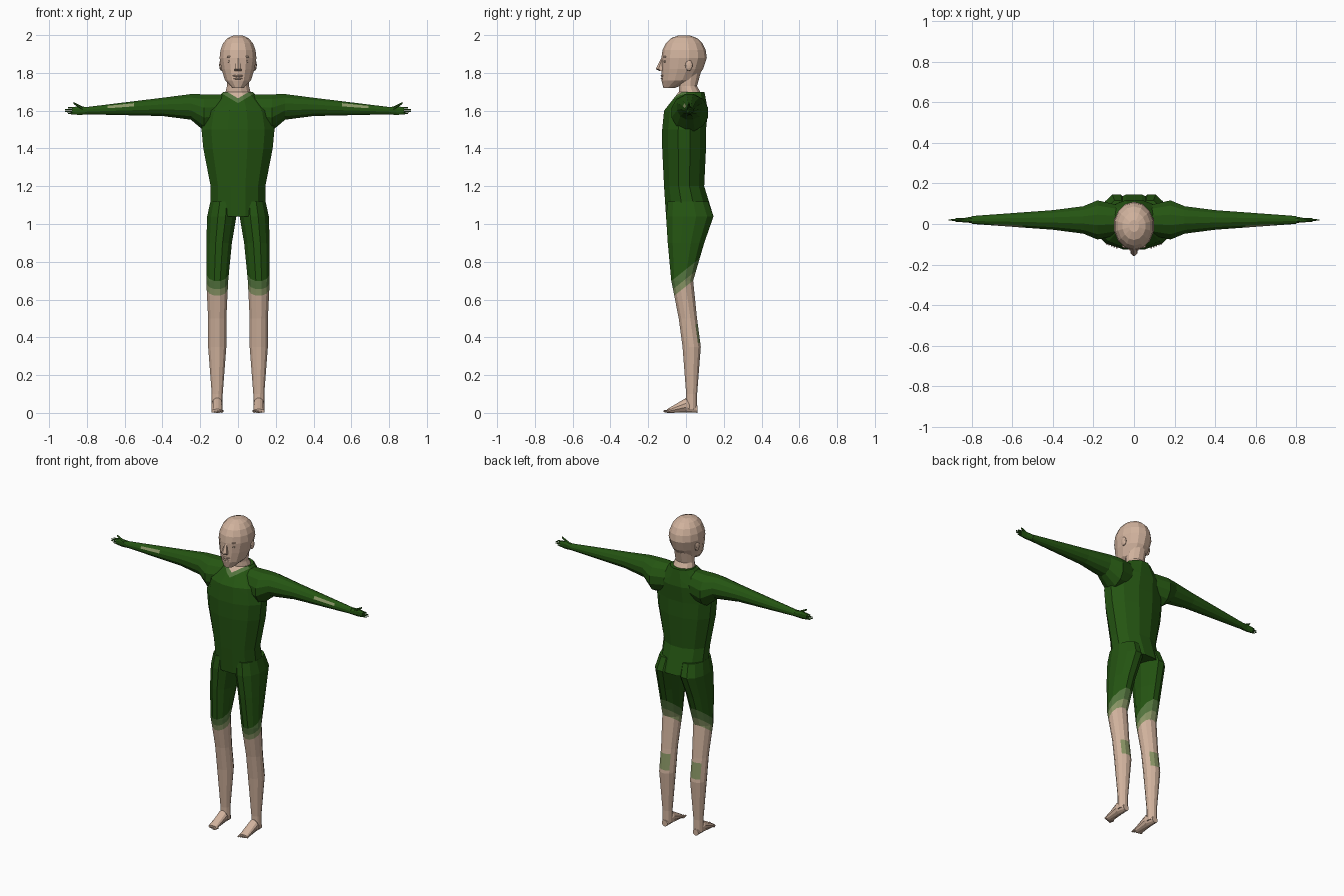
import bpy, bmesh, math
from mathutils import Matrix, Vector

cube = bpy.data.objects.get("Cube")
if cube:
    bpy.data.objects.remove(cube, do_unlink=True)


def material(name, *colour):
    mat = bpy.data.materials.new(name)
    mat.use_nodes = True
    mat.diffuse_color = (*colour, 1)
    shader = next(node for node in mat.node_tree.nodes if node.type == 'BSDF_PRINCIPLED')
    shader.inputs["Base Color"].default_value = mat.diffuse_color
    return mat


MATERIALS = [material("skin", .64, .45, .34), material("suit green", .018, .09, .006),
             material("faded green", .09, .18, .05), material("pale olive", .25, .3, .13)]
SKIN, GREEN, FADED, PALE = range(len(MATERIALS))


def all_skin(centre, normal):
    return SKIN


def all_green(centre, normal):
    return GREEN


def finish(name, bm, paint, mirrored):
    """Colour the faces by rule, mirror if asked, and make the object."""
    bmesh.ops.recalc_face_normals(bm, faces=bm.faces)
    for face in bm.faces:
        face.material_index = paint(face.calc_center_median(), face.normal)
    if mirrored:
        bm.transform(Matrix.Scale(-1, 4, Vector((1, 0, 0))))
        bmesh.ops.reverse_faces(bm, faces=bm.faces)
    mesh = bpy.data.meshes.new(name)
    bm.to_mesh(mesh)
    bm.free()
    for mat in MATERIALS:
        mesh.materials.append(mat)
    bpy.context.collection.objects.link(bpy.data.objects.new(name, mesh))


def loft(name, axis, middle, rings, paint, mirrored=False, sides=12, cuts=(), bend=None):
    """Skin rings of (position, height or depth of centre, two radii) along an axis."""
    bm = bmesh.new()
    loops = []
    for position, centre, radius_a, radius_b in rings:
        loop = []
        for step in range(sides):
            angle = math.tau * (step + .5) / sides
            a = middle + radius_a * math.cos(angle)
            b = centre + radius_b * math.sin(angle)
            point = {'x': (position, a, b), 'y': (a, position, b), 'z': (a, b, position)}[axis]
            loop.append(bm.verts.new(bend(*point) if bend else point))
        loops.append(loop)
    for lower, upper in zip(loops, loops[1:]):
        for step in range(sides):
            bm.faces.new((lower[step - 1], lower[step], upper[step], upper[step - 1]))
    bm.faces.new(loops[0])
    bm.faces.new(loops[-1])
    # clean borders between colours
    for point, direction in cuts:
        geometry = bm.verts[:] + bm.edges[:] + bm.faces[:]
        bmesh.ops.bisect_plane(bm, geom=geometry, plane_co=point, plane_no=direction)
    finish(name, bm, paint, mirrored)


def bead(name, centre, size, mirrored=False):
    """A small faceted lump of skin."""
    bm = bmesh.new()
    place = Matrix.LocRotScale(Vector(centre), None, Vector(size))
    bmesh.ops.create_icosphere(bm, subdivisions=2, radius=1, matrix=place)
    finish(name, bm, all_skin, mirrored)


# torso with a V collar
COLLAR, BAND, SLOPE = 1.64, .025, .6


def torso_paint(centre, normal):
    height = centre.z - SLOPE * abs(centre.x) - COLLAR
    if centre.y > 0 or height < 0:
        return GREEN
    return FADED if height < BAND else SKIN


collar_cuts = [((0, 0, 0), (0, 1, 0))]
for level in (COLLAR, COLLAR + BAND):
    for slope in (SLOPE, -SLOPE):
        collar_cuts.append(((0, 0, level), (slope, 0, -1)))
loft("torso", 'z', 0,
     [(1.04, .02, .15, .13), (1.2, -.01, .15, .11), (1.4, -.01, .19, .12),
      (1.5, -.01, .2, .12), (1.6, 0, .18, .12), (1.7, .03, .08, .07)],
     torso_paint, cuts=collar_cuts)

# neck
loft("neck", 'z', 0, [(1.66, .03, .08, .07), (1.73, .01, .06, .05), (1.8, .01, .06, .07)], all_skin)

# head: tapering jaw under a domed cranium
jaw = [(1.72, -.09, .03, .03), (1.76, -.04, .07, .09), (1.82, -.02, .09, .11)]
dome = []
for step in range(5):
    angle = step * math.pi / 9
    spread = math.cos(angle) ** .8
    dome.append((1.88 + .12 * math.sin(angle), -.01, .1 * spread, .12 * spread))
loft("head", 'z', 0, jaw + dome, all_skin, sides=14)

# nose and lips
loft("nose", 'z', 0, [(1.81, -.13, .02, .01), (1.82, -.13, .02, .03), (1.88, -.12, .01, .01)],
     all_skin, sides=6)
bead("upper_lip", (0, -.12, 1.785), (.03, .015, .006))
bead("lower_lip", (0, -.12, 1.77), (.025, .015, .006))

# suit hems slant up toward the back of each leg, fading to skin
LEAN = .8
HEMS = {GREEN: .76, FADED: .71, PALE: .67}
CALF_LOW, CALF_HIGH = .37, .47


def leg_paint(centre, normal):
    for colour, level in HEMS.items():
        if centre.z - LEAN * centre.y > level:
            return colour
    on_calf = CALF_LOW < centre.z < CALF_HIGH and normal.y > .6
    return PALE if on_calf else SKIN


def leg_bend(x, y, z):
    """Thighs lean in toward the hips."""
    return x - max(0, z - .8) / 10, y, z


leg_cuts = [((0, 0, level), (0, -LEAN, 1)) for level in HEMS.values()]
leg_cuts += [((0, 0, level), (0, 0, 1)) for level in (CALF_LOW, CALF_HIGH)]
leg = [(1.12, .01, .07, .11), (1.04, .02, .08, .13), (.9, 0, .07, .1), (.7, -.02, .06, .06),
       (.5, .01, .05, .05), (.35, .03, .05, .05), (.1, .03, .03, .03), (.02, .03, .03, .03)]
foot = [(.06, .02, .02, .02), (0, .04, .03, .04), (-.1, .01, .03, .01)]

# arms carry a faded patch on the upper front of the forearm
PATCH_START, PATCH_END = .55, .69


def arm_paint(centre, normal):
    on_patch = PATCH_START < centre.x < PATCH_END and normal.y < 0
    return PALE if on_patch and .3 < normal.z < .7 else GREEN


arm_cuts = [((x, 0, 0), (1, 0, 0)) for x in (PATCH_START, PATCH_END)]
arm = [(.05, 1.6, .07, .09), (.18, 1.59, .1, .1), (.25, 1.62, .07, .07),
       (.4, 1.62, .05, .05), (.8, 1.6, .02, .02)]
hand = [(.79, 1.6, .02, .02), (.84, 1.6, .01, .025), (.88, 1.6, .01, .02)]

for prefix, mirrored in (("left_", False), ("right_", True)):
    loft(prefix + "leg", 'z', .11, leg, leg_paint, mirrored, cuts=leg_cuts, bend=leg_bend)
    loft(prefix + "foot", 'y', .11, foot, all_skin, mirrored)
    loft(prefix + "arm", 'x', .02, arm, arm_paint, mirrored, cuts=arm_cuts)
    loft(prefix + "hand", 'x', .02, hand, all_green, mirrored, sides=8)

    # toes shrink and step back toward the outside
    for index in range(5):
        radius = .009 - index / 1000
        tip = index / 200 - .12
        loft(f"{prefix}toe_{index}", 'y', .085 + index / 80,
             [(-.09, radius, radius, radius), (tip, radius, radius / 2, radius / 2)],
             all_skin, mirrored, sides=6)

    # fingers stacked in a row, with the thumb pointing up
    for index in range(4):
        height = 1.585 + index / 100
        tip = .915 if index in (1, 2) else .9
        loft(f"{prefix}finger_{index}", 'x', .02,
             [(.87, height, .007, .005), (tip, height, .003, .003)],
             all_green, mirrored, sides=6)
    loft(prefix + "thumb", 'x', .015, [(.82, 1.61, .01, .01), (.87, 1.64, .005, .005)],
         all_green, mirrored, sides=6)

    # ear, brow and closed eyelid
    bead(prefix + "ear", (.09, .015, 1.84), (.01, .02, .03), mirrored)
    bead(prefix + "brow", (.035, -.11, 1.885), (.025, .01, .006), mirrored)
    bead(prefix + "eyelid", (.035, -.11, 1.86), (.02, .01, .008), mirrored)
